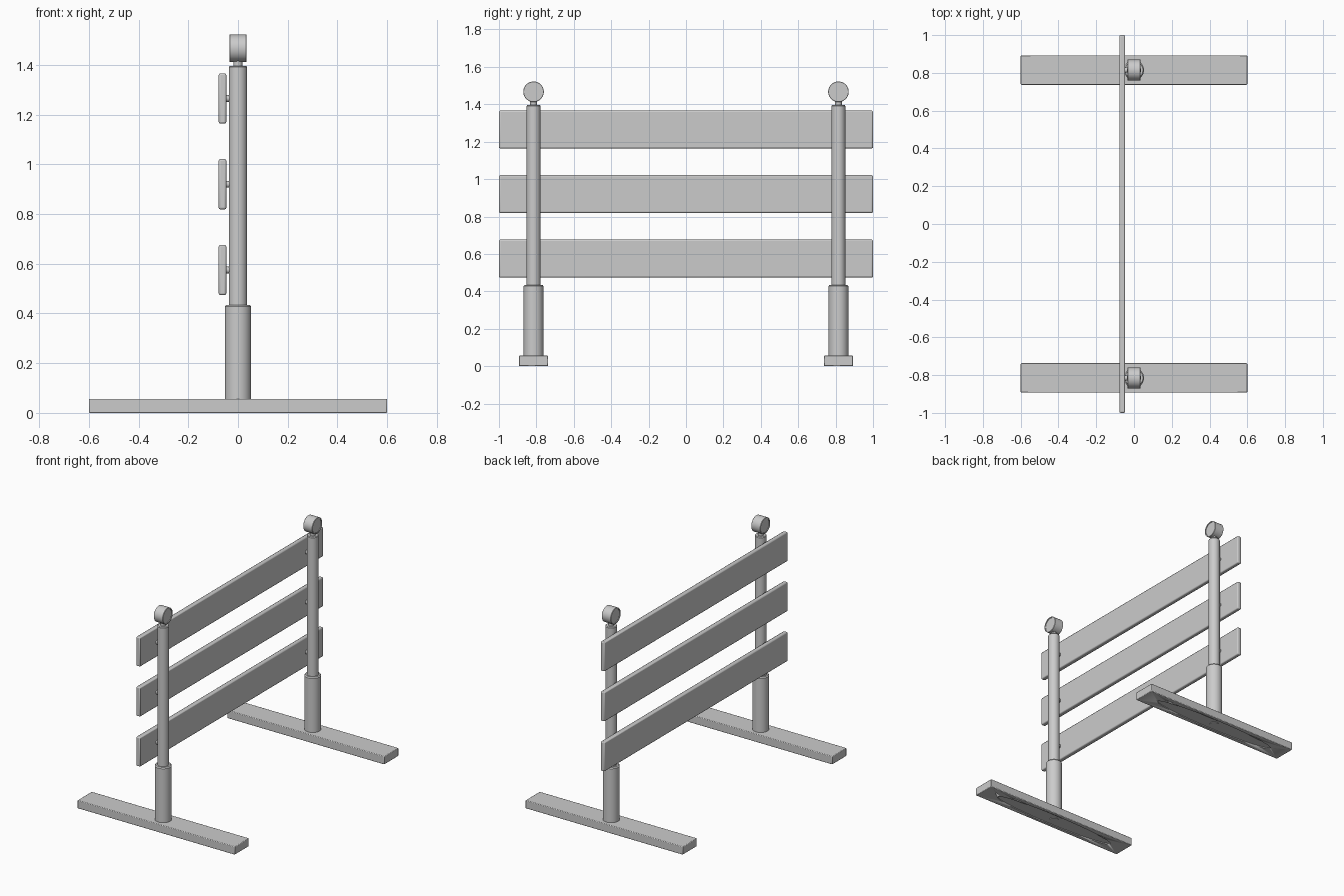
import bpy, bmesh, math
from mathutils import Matrix

if "Cube" in bpy.data.objects:
    bpy.data.objects.remove(bpy.data.objects["Cube"])

POST_Y = 0.815


def finish(name, bm, bevel=0.0, segments=2):
    me = bpy.data.meshes.new(name)
    bmesh.ops.recalc_face_normals(bm, faces=bm.faces)
    bm.to_mesh(me)
    bm.free()
    ob = bpy.data.objects.new(name, me)
    bpy.context.collection.objects.link(ob)
    if bevel:
        m = ob.modifiers.new("soft_edges", 'BEVEL')
        m.width, m.segments, m.limit_method = bevel, segments, 'ANGLE'
    bpy.ops.object.select_all(action='DESELECT')
    ob.select_set(True)
    bpy.context.view_layer.objects.active = ob
    bpy.ops.object.shade_smooth_by_angle(angle=math.radians(35))
    return ob


def box(name, lo, hi, bevel):
    bm = bmesh.new()
    size = [b - a for a, b in zip(lo, hi)]
    mid = [(a + b) / 2 for a, b in zip(lo, hi)]
    bmesh.ops.create_cube(bm, size=1, matrix=Matrix.Translation(mid) @ Matrix.Diagonal((*size, 1)))
    return finish(name, bm, bevel)


def lathe(name, profile, center, axis='Z', sides=40):
    """Spin a (radius, height) profile around the given axis."""
    bm = bmesh.new()
    rings = []
    for r, h in profile:
        ring = []
        for i in range(sides):
            a = 2 * math.pi * i / sides
            u, v = r * math.cos(a), r * math.sin(a)
            p = (u, v, h) if axis == 'Z' else (h, u, v)
            ring.append(bm.verts.new([c + q for c, q in zip(center, p)]))
        rings.append(ring)
    for a, b in zip(rings, rings[1:]):
        for i in range(sides):
            j = (i + 1) % sides
            bm.faces.new((a[i], a[j], b[j], b[i]))
    bm.faces.new(rings[0][::-1])
    bm.faces.new(rings[-1])
    return finish(name, bm)


for side, y in (("near", -POST_Y), ("far", POST_Y)):
    # Foot bar with a shallow oval recess underneath
    foot = box(f"{side}_foot", (-0.6, y - 0.078, 0), (0.6, y + 0.078, 0.056), 0.004)
    cutter = lathe(f"{side}_foot_cutter", [(1, -0.02), (1, 0.006)], (0, 0, 0), sides=64)
    cutter.scale = (0.48, 0.055, 1)
    cutter.location = (0, y, 0)
    cutter.hide_render = True
    cutter.hide_set(True)
    cut = foot.modifiers.new("recess", 'BOOLEAN')
    cut.object, cut.operation, cut.solver = cutter, 'DIFFERENCE', 'EXACT'
    lathe(f"{side}_foot_bolt", [(0.03, 0.002), (0.03, 0.02)], (0, y, 0))

    # Socket sleeve, upright post and neck
    lathe(f"{side}_sleeve", [(0.053, 0.05), (0.053, 0.428), (0.047, 0.435)], (0, y, 0))
    lathe(f"{side}_post", [(0.037, 0.43), (0.037, 1.391), (0.033, 1.396)], (0, y, 0))
    lathe(f"{side}_neck", [(0.018, 1.39), (0.018, 1.42)], (0, y, 0), sides=24)

    # Round warning lamp with recessed lenses
    lathe(f"{side}_lamp", [(0.046, -0.031), (0.046, -0.035), (0.053, -0.035), (0.055, -0.033),
                           (0.055, 0.033), (0.053, 0.035), (0.046, 0.035), (0.046, 0.031)],
          (0, y, 1.467), 'X')

# Three rails, each pinned to both posts
for i, z in enumerate((0.575, 0.92, 1.265)):
    box(f"rail_{i + 1}", (-0.078, -1, z - 0.101), (-0.047, 1, z + 0.101), 0.007)
    for y in (-POST_Y, POST_Y):
        lathe(f"rail_{i + 1}_pin", [(0.014, -0.05), (0.014, -0.03)], (0, y, z), 'X', 20)
